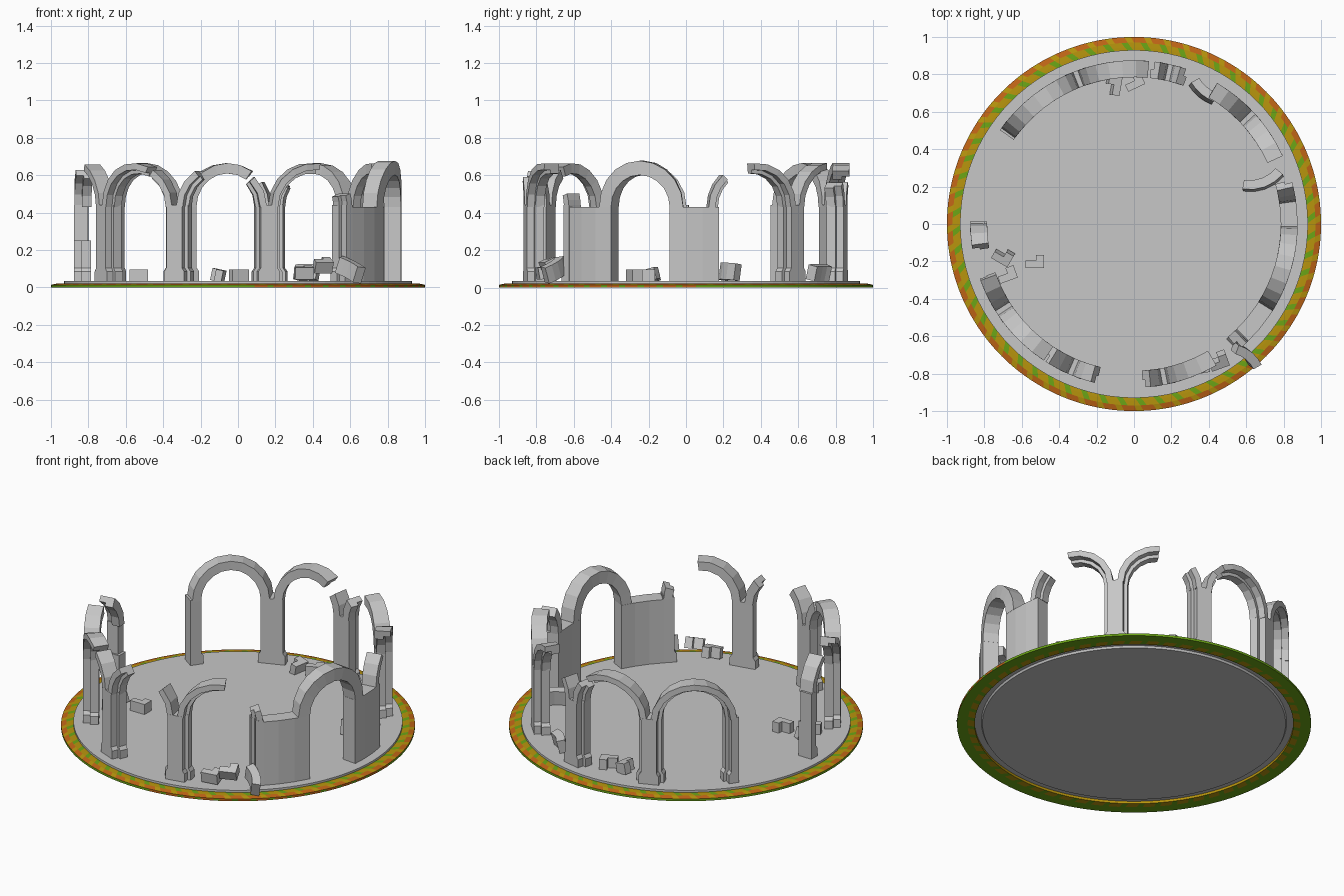
import bpy, bmesh
from math import sin, cos, radians, degrees
from mathutils import Matrix, Euler

cube = bpy.data.objects.get("Cube")
if cube:
    bpy.data.objects.remove(cube)


def material(name, rgb):
    m = bpy.data.materials.new(name)
    m.use_nodes = True
    m.diffuse_color = (*rgb, 1)
    m.node_tree.nodes["Principled BSDF"].inputs["Base Color"].default_value = (*rgb, 1)
    return m


STONE = material("grey stone", (0.57, 0.57, 0.57))
OLIVE = material("olive yellow", (0.48, 0.30, 0.004))
GREEN = material("moss green", (0.15, 0.38, 0.008))
ORANGE = material("rust orange", (0.53, 0.13, 0.008))

RING = 0.83      # radius of the arcade
FLOOR = 0.035    # floor height
SPRING = 0.43    # height where the arches start


def finish(name, bm, mats=(STONE,)):
    bmesh.ops.recalc_face_normals(bm, faces=bm.faces)
    mesh = bpy.data.meshes.new(name)
    bm.to_mesh(mesh)
    bm.free()
    for m in mats:
        mesh.materials.append(m)
    ob = bpy.data.objects.new(name, mesh)
    bpy.context.scene.collection.objects.link(ob)


def skin(bm, rings, closed=False):
    """Join equal loops of points into a tube, capped when it is open."""
    loops = [[bm.verts.new(p) for p in ring] for ring in rings]
    n = len(loops[0])
    faces = []
    pairs = list(zip(loops, loops[1:] + loops[:1])) if closed else list(zip(loops, loops[1:]))
    for i, (a, b) in enumerate(pairs):
        for j in range(n):
            k = (j + 1) % n
            faces.append((bm.faces.new((a[j], a[k], b[k], b[j])), i, j))
    if not closed:
        bm.faces.new(loops[0][::-1])
        bm.faces.new(loops[-1])
    return faces


def polar(deg, r, z):
    return (r * cos(radians(deg)), r * sin(radians(deg)), z)


# Floor slab on a slightly smaller foot
bm = bmesh.new()
skin(bm, [[polar(i * 3.75, r, z) for i in range(96)]
          for r, z in ((0.857, 0.002), (0.863, 0.014), (0.93, 0.016), (0.93, FLOOR))])
finish("floor", bm)

# Painted rim: green patches inside, rust edge outside, green underside
bm = bmesh.new()
SECTION = ((0.925, 0.022, 0), (0.945, 0.022, 1), (0.97, 0.021, 2), (1.0, 0.014, 3),
           (1.0, 0, 3), (0.94, 0, 1), (0.90, 0, 0), (0.90, 0.017, 0))
COUNT = 180
# Material per phase (0, 1, 2) for each band of the section
BANDS = ("100", "100", "220", "111", "111", "001", "000", "000")
RUSTY_SIDE = "122"
rings = [[polar(i * 360 / COUNT + twist, r, z) for r, z, twist in SECTION] for i in range(COUNT)]
for f, i, j in skin(bm, rings, closed=True):
    rusty = j == 3 and i >= COUNT * 3 / 4
    f.material_index = int((RUSTY_SIDE if rusty else BANDS[j])[i % 3])
finish("rim", bm, (OLIVE, GREEN, ORANGE))

# Columns: stepped plan, wider inside, on a base flared sideways
PLAN = ((-0.065, 0.785), (0.065, 0.785), (0.065, 0.835), (0.045, 0.835),
        (0.045, 0.875), (-0.045, 0.875), (-0.045, 0.835), (-0.065, 0.835))
HALF_PLAN = ((0, 0.785),) + PLAN[1:5] + ((0, 0.875),)
MIRRORED_HALF = tuple((-x, y) for x, y in HALF_PLAN)
WORN_PLAN = ((-0.055, 0.80), (0, 0.80), (0, 0.875), (-0.055, 0.875))
BASE = ((FLOOR, 0.014), (0.085, 0.014), (0.105, 0))
WHOLE = BASE + ((SPRING + 0.01, 0),)


def sign(v):
    return (v > 1e-6) - (v < -1e-6)


def column(name, deg, plan, levels):
    bm = bmesh.new()
    skin(bm, [[(x + sign(x) * g, y, z) for x, y in plan] for z, g in levels])
    bm.transform(Matrix.Rotation(radians(deg - 90), 4, 'Z'))
    finish(name, bm)


for deg in (43, 77, 111, 213, 247, 281):
    column(f"column_{deg}", deg, PLAN, WHOLE)
column("half_column_back", 145, HALF_PLAN, WHOLE)
column("half_column_front", -45.5, HALF_PLAN, WHOLE)
# Broken half column: whole foot, thin worn upper shaft
column("broken_column_foot", 179, MIRRORED_HALF, BASE + ((0.25, 0),))
column("broken_column_shaft", 179, WORN_PLAN, ((0.25, 0), (SPRING + 0.01, 0)))


# Wide wall piers
def pier(name, a0, a1):
    bm = bmesh.new()
    steps = 3
    rings = []
    for i in range(steps + 1):
        a = a0 + (a1 - a0) * i / steps
        rings.append([polar(a, r, z) for r, z in
                      ((0.785, FLOOR), (0.875, FLOOR), (0.875, SPRING), (0.785, SPRING))])
    skin(bm, rings)
    finish(name, bm)


pier("front_wall_pier", -46, -27.3)
pier("side_wall_pier", -5.8, 11.6)

# Arches: stepped section swept through a half circle, bent round the ring
RIB = ((0.18, 0.785), (0.18, 0.835), (0.2, 0.835), (0.2, 0.875), (0.235, 0.875), (0.235, 0.785))
PLAIN = ((0.156, 0.785), (0.156, 0.875), (0.225, 0.875), (0.225, 0.785))


def arch(centre, t0, t1, section=RIB, rise=1.0):
    bm = bmesh.new()
    n = max(2, round(abs(t1 - t0) / 18))
    rings = []
    for i in range(n + 1):
        t = radians(t0 + (t1 - t0) * i / n)
        rings.append([polar(centre + degrees(rho * cos(t) / RING), r, SPRING + rise * rho * sin(t))
                      for rho, r in section])
    skin(bm, rings)
    finish(f"arch_{centre}_{t0}", bm)


for centre, t0, t1 in ((60, 92, 180), (60, 0, 34), (94, 145, 180), (94, 0, 125),
                       (128, 0, 180), (196, 122, 180), (196, 0, 75),
                       (230, 66, 180), (230, 0, 58), (264, 125, 180), (264, 0, 43),
                       (298, 82, 180), (298, 0, 18), (24.2, 133, 180), (26, 0, 95)):
    arch(centre, t0, t1)
arch(-16.5, 0, 180, PLAIN, 1.1)


# Fallen blocks: notched chunks and curved arch pieces
def rubble(name, plan, height, place, turn):
    bm = bmesh.new()
    skin(bm, [[(x, y, z) for x, y in plan] for z in (-height / 2, height / 2)])
    bm.transform(Matrix.Translation(place) @ Euler([radians(a) for a in turn]).to_matrix().to_4x4())
    finish(name, bm)


def curved(reach):
    """Plan of a short arc, reaching so many degrees to each side."""
    return [(r * sin(a), r * cos(a) - 0.2) for r, way in ((0.23, 1), (0.18, -1))
            for a in (way * radians(reach) * k / 2 for k in (-2, -1, 0, 1, 2))]


NOTCHED = ((-0.05, -0.035), (0.05, -0.035), (0.05, 0.035),
           (0.005, 0.035), (0.005, 0.005), (-0.05, 0.005))
CHUNKS = ((-0.53, -0.20, 0.065, 0, 0), (-0.70, -0.17, 0.07, -30, 15), (-0.68, -0.27, 0.065, 20, 0),
          (-0.11, 0.74, 0.065, 80, 12), (0.0, 0.76, 0.065, 25, 0),
          (0.35, -0.76, 0.08, 10, 10), (0.45, -0.73, 0.12, 20, 25))
for i, (x, y, z, spin, tilt) in enumerate(CHUNKS):
    rubble(f"fallen_block_{i}", NOTCHED, 0.065, (x, y, z), (tilt, 0, spin))

for name, reach, height, place, turn in (
        ("fallen_arch_side", 30, 0.09, (0.69, 0.22, 0.085), (8, 0, 200)),
        ("fallen_arch_back", 20, 0.08, (0.37, 0.71, 0.08), (15, 0, 140)),
        ("fallen_arch_rim", 22, 0.09, (0.60, -0.70, 0.095), (0, 22, -40))):
    rubble(name, curved(reach), height, place, turn)
